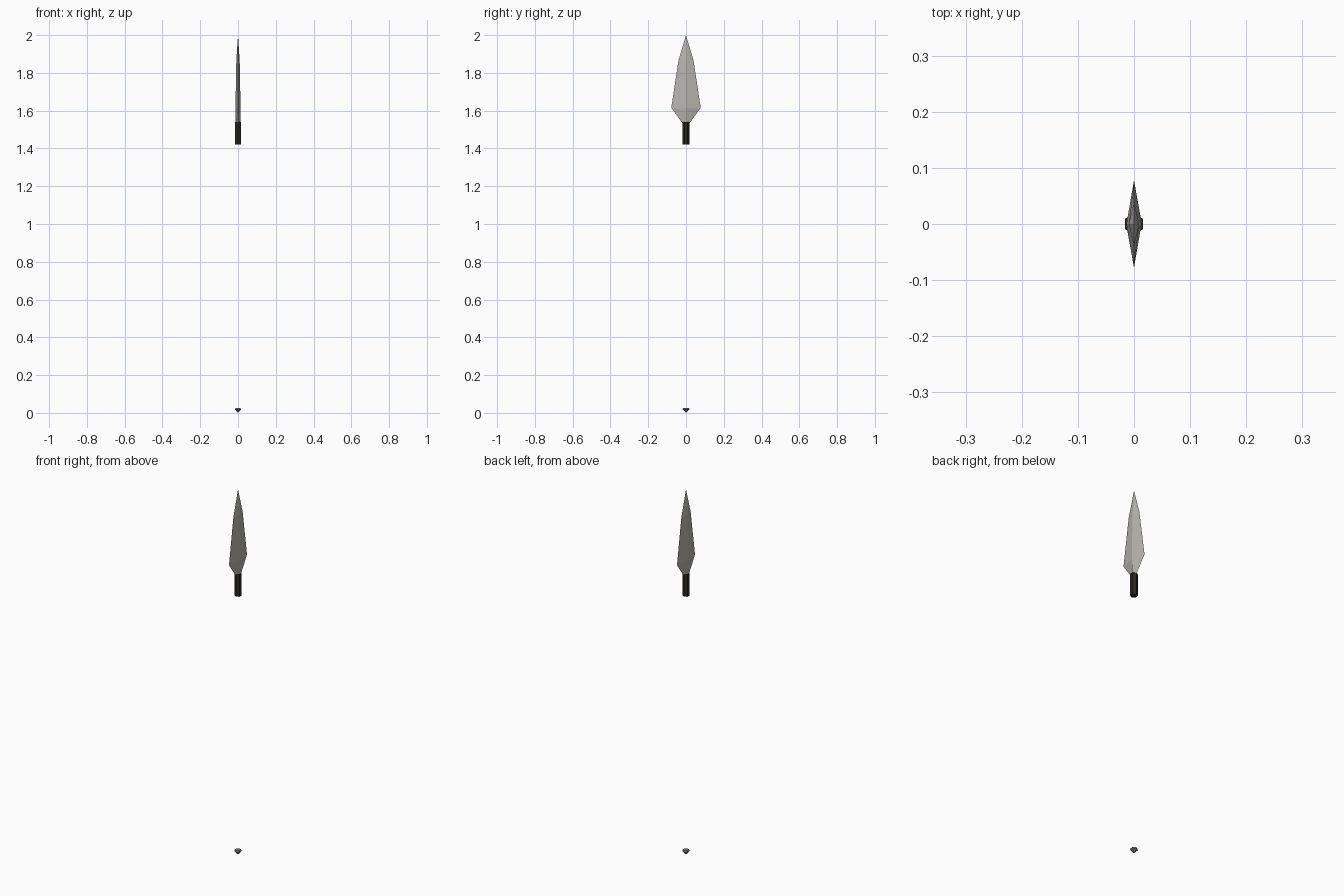
import bpy, bmesh, math

if "Cube" in bpy.data.objects:
    bpy.data.objects.remove(bpy.data.objects["Cube"])


def material(name, rgb):
    m = bpy.data.materials.new(name)
    m.diffuse_color = (*rgb, 1)
    m.use_nodes = True
    m.node_tree.nodes["Principled BSDF"].inputs["Base Color"].default_value = m.diffuse_color
    return m


steel = material("pale steel", (0.47, 0.46, 0.43))
grey = material("dark grey steel", (0.2, 0.2, 0.21))
dark = material("dark wrap", (0.022, 0.02, 0.012))


def loft(name, rings, mat):
    """Join equal-length rings of points; a ring of one point closes to a tip."""
    bm = bmesh.new()
    vs = [[bm.verts.new(p) for p in r] for r in rings]
    for a, b in zip(vs, vs[1:]):
        n = max(len(a), len(b))
        for i in range(n):
            j = (i + 1) % n
            quad = [a[i % len(a)], a[j % len(a)], b[j % len(b)], b[i % len(b)]]
            bm.faces.new(list(dict.fromkeys(quad)))
    for r in (vs[0], vs[-1]):
        if len(r) > 2:
            bm.faces.new(r)
    bmesh.ops.recalc_face_normals(bm, faces=bm.faces)
    me = bpy.data.meshes.new(name)
    bm.to_mesh(me)
    bm.free()
    me.materials.append(mat)
    ob = bpy.data.objects.new(name, me)
    bpy.context.collection.objects.link(ob)
    return ob


def diamond(z, half_y, half_x):
    return [(half_x, 0, z), (0, half_y, z), (-half_x, 0, z), (0, -half_y, z)]


def hexagon(z, r):
    # corners on +-y, flats on +-x
    return [(r * math.sin(i * math.pi / 3), r * math.cos(i * math.pi / 3), z)
            for i in range(6)]


# leaf-shaped blade with a raised centre ridge
loft("blade", [diamond(1.53, 0.016, 0.014), diamond(1.615, 0.078, 0.0135),
               diamond(1.865, 0.04, 0.009), [(0, 0, 2.0)]], steel)

# six-sided socket below the blade
loft("socket", [hexagon(1.42, 0.0185), hexagon(1.54, 0.0185)], dark)

# small pointed butt cap at the foot
loft("butt_cap", [[(0, 0, 0)], hexagon(0.018, 0.0185), hexagon(0.027, 0.016)], grey)
